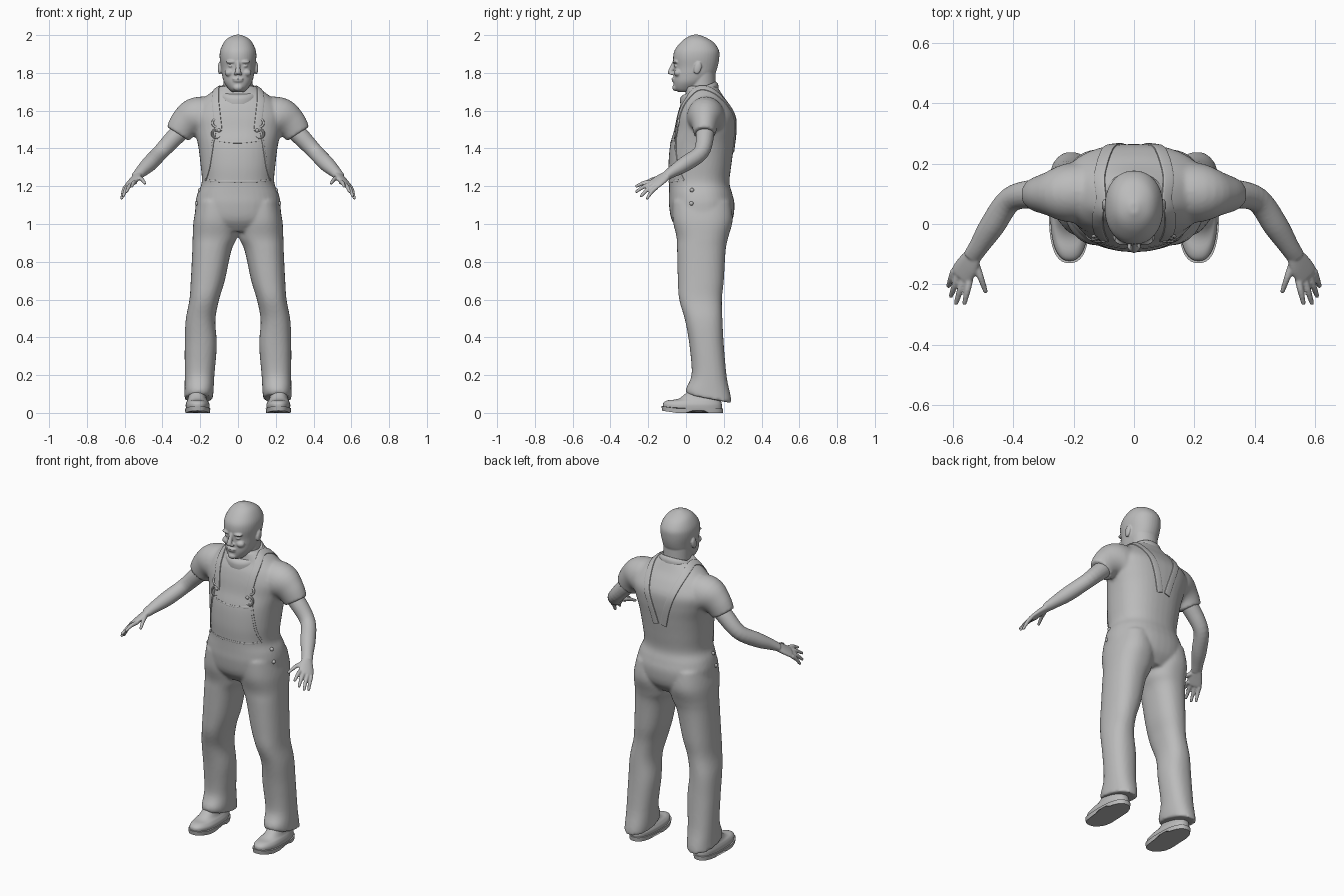
import bpy, bmesh, math
from mathutils import Vector as V, Matrix
from mathutils.bvhtree import BVHTree

if "Cube" in bpy.data.objects:
    bpy.data.objects.remove(bpy.data.objects["Cube"])

grey = bpy.data.materials.new("plain grey")
grey.diffuse_color = (0.5, 0.5, 0.5, 1)
grey.use_nodes = True
grey.node_tree.nodes["Principled BSDF"].inputs["Base Color"].default_value = grey.diffuse_color


def spline(rows, k=5):
    """Catmull-Rom through rows of numbers."""
    out, n = [], len(rows)
    for i in range(n - 1):
        p = [rows[max(0, min(n - 1, i + d))] for d in (-1, 0, 1, 2)]
        for s in range(k):
            t = s / k
            out.append([0.5 * (2 * b + (c - a) * t + (2 * a - 5 * b + 4 * c - d) * t * t
                        + (3 * b - a - 3 * c + d) * t ** 3) for a, b, c, d in zip(*p)])
    return out + [list(rows[-1])]


def loft(bm, rings, n=40, power=2.0):
    """Skin closed rings given as (centre, half axis a, half axis b)."""
    loops = []
    for c, a, b in rings:
        loop = []
        for i in range(n):
            u, w = math.cos(2 * math.pi * i / n), math.sin(2 * math.pi * i / n)
            u = math.copysign(abs(u) ** (2 / power), u)
            w = math.copysign(abs(w) ** (2 / power), w)
            loop.append(bm.verts.new(c + a * u + b * w))
        loops.append(loop)
    for l, m in zip(loops, loops[1:]):
        for i in range(n):
            j = (i + 1) % n
            bm.faces.new((l[i], l[j], m[j], m[i]))
    bm.faces.new(loops[0])
    bm.faces.new(loops[-1])
    return [v for l in loops for v in l]


def stack(bm, rows, side=1, power=2.0, k=5):
    """Horizontal sections from rows of (z, x0, x1, y front, y back)."""
    rings = [(V((side * (x0 + x1) / 2, (y0 + y1) / 2, z)), V(((x1 - x0) / 2, 0, 0)),
              V((0, (y1 - y0) / 2, 0))) for z, x0, x1, y0, y1 in spline(rows, k)]
    return loft(bm, rings, power=power)


def tube(bm, rows, side=1, ref=(0, 0, 1), n=20):
    """Limb along rows of (x, y, z, radius along ref, other radius)."""
    rows = spline(rows)
    pts = [V((side * r[0], r[1], r[2])) for r in rows]
    ref, rings = V((side * ref[0], ref[1], ref[2])), []
    for i, p in enumerate(pts):
        t = (pts[min(i + 1, len(pts) - 1)] - pts[max(i - 1, 0)]).normalized()
        a = (ref - t * ref.dot(t)).normalized()
        rings.append((p, a * rows[i][3], t.cross(a) * rows[i][4]))
    loft(bm, rings, n)


def ball(bm, loc, size, tilt=0.0):
    m = Matrix.Translation(loc) @ Matrix.Rotation(tilt, 4, 'X') @ Matrix.Diagonal((*size, 1))
    bmesh.ops.create_uvsphere(bm, u_segments=20, v_segments=12, radius=1, matrix=m)


def finish(bm, name, voxel=0, iterations=3):
    bmesh.ops.recalc_face_normals(bm, faces=bm.faces)
    me = bpy.data.meshes.new(name)
    bm.to_mesh(me)
    bm.free()
    me.materials.append(grey)
    ob = bpy.data.objects.new(name, me)
    bpy.context.collection.objects.link(ob)
    bpy.context.view_layer.objects.active = ob
    ob.select_set(True)
    if voxel:
        r = ob.modifiers.new("blend", 'REMESH')
        r.mode, r.voxel_size, r.use_smooth_shade = 'VOXEL', voxel, True
        s = ob.modifiers.new("soften", 'SMOOTH')
        s.factor, s.iterations = 0.5, iterations
    else:
        bpy.ops.object.shade_smooth_by_angle(angle=math.radians(40))
    ob.select_set(False)
    return ob


# Clothes: torso, trouser legs and short sleeves melted together
bm = bmesh.new()
torso = [(.96, .12, -.03, .20), (1.02, .215, -.075, .245), (1.10, .226, -.09, .257),
         (1.16, .215, -.09, .245), (1.22, .192, -.09, .23), (1.31, .198, -.093, .24),
         (1.42, .212, -.084, .255), (1.50, .232, -.062, .264), (1.57, .245, -.048, .262),
         (1.63, .215, -.03, .232), (1.68, .165, -.005, .195), (1.73, .095, .0, .165)]
stack(bm, [(z, -w, w, f, b) for z, w, f, b in torso], power=2.3)
leg = [(1.12, .02, .215, -.07, .235), (1.02, .0, .235, -.07, .247), (.93, .005, .24, -.05, .224),
       (.86, .035, .242, -.047, .21), (.70, .07, .25, -.043, .20), (.60, .10, .257, -.036, .19),
       (.49, .12, .277, -.005, .193), (.36, .112, .282, .018, .20), (.20, .125, .282, .03, .215),
       (.11, .13, .283, .0, .236), (.075, .135, .284, .005, .24)]
for s in (1, -1):
    for v in stack(bm, leg, s, 2.3):
        if v.co.z < .25:  # hem hangs lower at the heel
            v.co.z -= (v.co.y - .12) * .2 * (.25 - v.co.z) / .18
    tube(bm, [(.12, .11, 1.56, .10, .11), (.22, .103, 1.565, .098, .106),
              (.28, .10, 1.53, .072, .085), (.318, .098, 1.477, .057, .07)], s, (0, 1, 0), 32)
clothes = finish(bm, "work_clothes", .009, 4)

# Bare arms with hands
for s, label in ((1, "left"), (-1, "right")):
    bm = bmesh.new()
    tube(bm, [(.26, .10, 1.53, .05, .05), (.33, .10, 1.465, .048, .048), (.41, .08, 1.38, .042, .042),
              (.47, -.005, 1.318, .041, .042), (.515, -.075, 1.275, .03, .033),
              (.538, -.11, 1.252, .022, .03)], s)
    across = (.8, .45, -.45)
    tube(bm, [(.53, -.10, 1.258, .028, .02), (.55, -.135, 1.235, .04, .018),
              (.572, -.168, 1.21, .042, .015), (.577, -.176, 1.205, .036, .011)], s, across)
    fingers = [((.544, -.18, 1.222), (.562, -.262, 1.20)), ((.564, -.178, 1.212), (.59, -.262, 1.172)),
               ((.582, -.17, 1.202), (.607, -.238, 1.148)), ((.597, -.155, 1.195), (.615, -.205, 1.137)),
               ((.525, -.13, 1.245), (.493, -.222, 1.215))]
    for a, b in fingers:
        a, b = V(a), V(b)
        m = (a + b) / 2 + V((0, 0, .007))
        tube(bm, [(*a, .012, .012), (*m, .011, .011), (*b, .008, .008)], s, across, 12)
        ball(bm, (s * b.x, b.y, b.z), (.008, .008, .008))
    finish(bm, label + "_arm", .0045, 3)

# Head with neck, brow, nose, lips and ears
bm = bmesh.new()
head = [(1.698, .03, -.04, .03), (1.715, .05, -.06, .07), (1.75, .074, -.066, .11),
        (1.79, .085, -.066, .15), (1.83, .09, -.064, .167), (1.88, .097, -.068, .176),
        (1.92, .094, -.06, .174), (1.96, .076, -.03, .148), (1.985, .052, .0, .11),
        (2.002, .014, .035, .07)]
stack(bm, [(z, -w, w, f, b) for z, w, f, b in head], power=2.15)
stack(bm, [(1.62, -.085, .085, .0, .17), (1.70, -.076, .076, .008, .158), (1.82, -.078, .078, .02, .155)])
tube(bm, [(0, -.058, 1.86, .012, .012), (0, -.07, 1.835, .011, .012), (0, -.084, 1.805, .015, .012),
          (0, -.084, 1.793, .012, .009)], ref=(1, 0, 0))
ball(bm, (0, -.064, 1.768), (.03, .013, .007))
ball(bm, (0, -.062, 1.757), (.027, .013, .006))
ball(bm, (0, -.055, 1.722), (.026, .018, .018))
for s in (1, -1):
    ball(bm, (s * .035, -.054, 1.858), (.03, .017, .009))
    ball(bm, (s * .014, -.075, 1.796), (.009, .012, .008))
    ball(bm, (s * .045, -.042, 1.80), (.026, .022, .02))
    ball(bm, (s * .036, -.052, 1.836), (.015, .011, .007))
    ball(bm, (s * .097, .062, 1.825), (.010, .02, .034), -.25)
finish(bm, "head", .0045, 3)

# Shirt collar, tilted up to the nape
bm = bmesh.new()
loft(bm, [(V((0, .07, z)), V((w, 0, 0)), V((0, d, .036))) for z, w, d in
          ((1.67, .112, .10), (1.695, .113, .102), (1.71, .107, .097), (1.718, .095, .088))])
finish(bm, "collar")

# Shoes with soles
for s, label in ((1, "left"), (-1, "right")):
    bm = bmesh.new()
    verts = stack(bm, [(.02, .153, .275, -.122, .19), (.042, .15, .277, -.12, .19), (.06, .158, .272, -.095, .186),
                       (.08, .168, .264, -.03, .18), (.14, .175, .255, .035, .17)], s, 2.4)
    verts += stack(bm, [(0, .149, .279, -.126, .195), (.024, .146, .282, -.13, .197)], s, 2.5, 1)
    for v in verts:
        v.co.z += .15 * max(0, -.05 - v.co.y)
        if v.co.z < .004 and 0 < v.co.y < .1:
            v.co.z += .012
    finish(bm, label + "_shoe")

# Overall straps, seams and fittings, laid on the clothes
bpy.context.view_layer.update()
bvh = BVHTree.FromObject(clothes, bpy.context.evaluated_depsgraph_get())


def ribbon(name, path, half, thick):
    bm = bmesh.new()
    hits = [bvh.find_nearest(V(p))[:2] for p in spline(path)]
    rings = []
    for i, (p, nrm) in enumerate(hits):
        t = hits[min(i + 1, len(hits) - 1)][0] - hits[max(i - 1, 0)][0]
        rings.append((p, nrm.cross(t).normalized() * half, nrm * thick))
    loft(bm, rings, 16, 4)
    finish(bm, name)


for s, label in ((1, "left"), (-1, "right")):
    ribbon(label + "_strap", [(s * x, y, z) for x, y, z in (
        (.113, -.09, 1.50), (.118, -.06, 1.58), (.124, -.01, 1.66), (.122, .08, 1.74), (.112, .18, 1.68),
        (.085, .27, 1.58), (.05, .28, 1.47), (.025, .27, 1.38))], .02, .006)
    ribbon(label + "_bib_edge", [(s * x, y, z) for x, y, z in (
        (.135, -.08, 1.49), (.15, -.075, 1.40), (.168, -.06, 1.30), (.185, -.02, 1.23))], .006, .004)
    # Buckle loops and buttons
    for z, r in ((1.535, .022), (1.478, .024)):
        p = bvh.ray_cast(V((s * .113, -1, z)), V((0, 1, 0)))[0]
        bpy.ops.mesh.primitive_torus_add(location=p, rotation=(math.pi / 2 - .2, 0, 0), major_radius=r,
                                         minor_radius=.006, major_segments=24, minor_segments=8)
        bpy.context.object.name = label + "_buckle_loop"
        bpy.context.object.data.materials.append(grey)
        bpy.ops.object.shade_smooth()
    bm = bmesh.new()
    for q in ((s * .113, -.1, 1.507), (s * .25, .02, 1.20), (s * .25, .02, 1.11)):
        ball(bm, bvh.find_nearest(V(q))[0], (.011, .011, .011))
    finish(bm, label + "_buttons")
ribbon("bib_top_seam", [(-.13, -.1, 1.45), (0, -.12, 1.44), (.13, -.1, 1.45)], .005, .002)
ribbon("waist_seam", [(-.18, -.05, 1.23), (-.09, -.1, 1.225), (0, -.12, 1.225), (.09, -.1, 1.225),
                      (.18, -.05, 1.23)], .005, .002)
